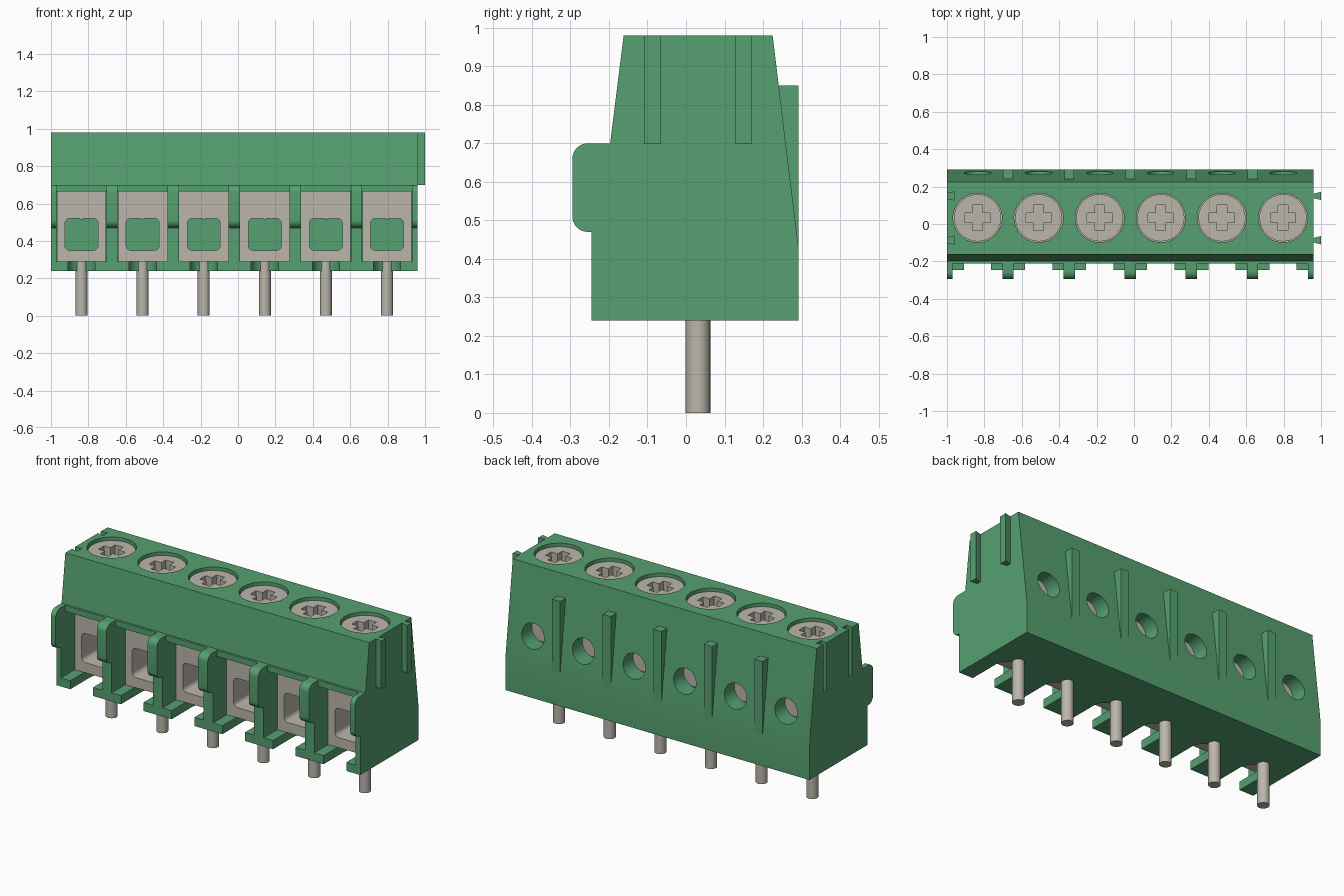
import bpy, bmesh, math
from mathutils import Matrix, Vector

if "Cube" in bpy.data.objects:
    bpy.data.objects.remove(bpy.data.objects["Cube"])

POLES = 6
LEFT, RIGHT = -1.0, 0.96
PITCH = (RIGHT - LEFT) / POLES
CENTRES = [LEFT + PITCH * (i + 0.5) for i in range(POLES)]
JOINTS = [LEFT + PITCH * i for i in range(1, POLES)]
MID_Y = 0.033


def material(name, colour):
    m = bpy.data.materials.new(name)
    m.use_nodes = True
    m.diffuse_color = colour
    m.node_tree.nodes["Principled BSDF"].inputs["Base Color"].default_value = colour
    return m


GREEN = material("green plastic", (0.092, 0.35, 0.16, 1))
METAL = material("plated metal", (0.5, 0.47, 0.41, 1))


def prism(bm, points, axis, lo, hi):
    """Extrude a closed 2D profile along x (points y,z), y (x,z) or z (x,y)."""
    def place(p, t):
        return {"x": (t, p[0], p[1]), "y": (p[0], t, p[1]), "z": (p[0], p[1], t)}[axis]
    a = [bm.verts.new(place(p, lo)) for p in points]
    b = [bm.verts.new(place(p, hi)) for p in points]
    faces = [bm.faces.new(a), bm.faces.new(b)]
    for i in range(len(a)):
        j = (i + 1) % len(a)
        faces.append(bm.faces.new((a[i], a[j], b[j], b[i])))
    bmesh.ops.recalc_face_normals(bm, faces=faces)


def arc(cx, cy, r, start, end, n=8):
    return [(cx + r * math.cos(math.radians(start + (end - start) * i / n)),
             cy + r * math.sin(math.radians(start + (end - start) * i / n)))
            for i in range(n + 1)]


def circle(cx, cy, r, n=40):
    return arc(cx, cy, r, 0, 360, n)[:-1]


def rect(x0, x1, y0, y1):
    return [(x0, y0), (x1, y0), (x1, y1), (x0, y1)]


def build(name, mat, shapes):
    """Make one object from a list of (points, axis, lo, hi) prisms."""
    bm = bmesh.new()
    for s in shapes:
        prism(bm, *s)
    me = bpy.data.meshes.new(name)
    bm.to_mesh(me)
    bm.free()
    me.materials.append(mat)
    ob = bpy.data.objects.new(name, me)
    bpy.context.collection.objects.link(ob)
    return ob


def activate(ob):
    bpy.ops.object.select_all(action="DESELECT")
    ob.select_set(True)
    bpy.context.view_layer.objects.active = ob


def cut(ob, shapes):
    cutter = build("cutter", ob.data.materials[0], shapes)
    cutter.hide_render = True
    mod = ob.modifiers.new("cut", "BOOLEAN")
    mod.operation, mod.solver, mod.object = "DIFFERENCE", "EXACT", cutter
    activate(ob)
    bpy.ops.object.modifier_apply(modifier=mod.name)
    bpy.data.objects.remove(cutter)


def finish(ob):
    activate(ob)
    bpy.ops.object.shade_smooth_by_angle(angle=math.radians(30))


# Housing: side profile with a rounded nose, extruded over the full length
nose = arc(-0.255, 0.66, 0.04, 90, 180) + arc(-0.255, 0.51, 0.04, 180, 270)
profile = [(-0.245, 0.24), (0.292, 0.24), (0.292, 0.43), (0.225, 0.98),
           (-0.162, 0.98), (-0.197, 0.7)] + nose + [(-0.245, 0.47)]
housing = build("housing", GREEN, [(profile, "x", LEFT, RIGHT)])

# Wire chambers, leaving partition walls, a floor and a small lip
chamber = [(-0.4, 0.29), (0.18, 0.29), (0.18, 0.665),
           (-0.21, 0.665), (-0.21, 0.8), (-0.4, 0.8)]
cut(housing, [(chamber, "x", c - 0.133, c + 0.133) for c in CENTRES])

# Round-ended floor notches in front of the pins
cut(housing, [([(c - 0.073, -0.4), (c + 0.073, -0.4)] + arc(c, -0.06, 0.073, 0, 180, 16),
               "z", 0.1, 0.35) for c in CENTRES])

# Screw wells and rear test holes
cut(housing, [(circle(c, MID_Y, 0.131), "z", 0.6, 1.1) for c in CENTRES])
cut(housing, [(circle(c, 0.59, 0.072), "y", 0.15, 0.4) for c in CENTRES])


# Dovetail grooves on one end, matching keys on the other
def dovetails(x, top, grow=0.0):
    return [([(x - grow, y - 0.012), (x + 0.04, y - 0.022),
              (x + 0.04, y + 0.022), (x - grow, y + 0.012)], "z", 0.7, top)
            for y in (-0.087, 0.15)]


cut(housing, dovetails(LEFT, 1.1, 0.01))
finish(housing)
build("dovetail_keys", GREEN, dovetails(RIGHT, 0.98))

# Wedge ribs on the sloping back
rib = [(0.27, 0.44), (0.292, 0.43), (0.292, 0.85), (0.22, 0.85)]
build("back_ribs", GREEN, [(rib, "x", j - 0.026, j + 0.026) for j in JOINTS])

# Metal wire clamps with rounded square openings
clamps = build("wire_clamps", METAL,
               [(rect(c - 0.132, c + 0.132, 0.291, 0.664), "y", -0.12, 0.178) for c in CENTRES])


def opening(c):
    pts = []
    for sx, sz, a in ((1, 1, 0), (-1, 1, 90), (-1, -1, 180), (1, -1, 270)):
        pts += arc(c + sx * 0.063, 0.435 + sz * 0.06, 0.025, a, a + 90, 5)
    return pts


cut(clamps, [(opening(c), "y", -0.3, 0.3) for c in CENTRES])
finish(clamps)

# Screws with a cross recess
screws = build("clamp_screws", METAL,
               [(circle(c, MID_Y, 0.126), "z", 0.63, 0.962) for c in CENTRES])


def cross(c):
    w, l = 0.026, 0.068
    quarter = [(l, -w), (l, w), (w, w)]
    pts = []
    for k in range(4):
        rot = Matrix.Rotation(math.radians(90 * k), 2)
        pts += [tuple(rot @ Vector(p) + Vector((c, MID_Y))) for p in quarter]
    return pts


cut(screws, [(cross(c), "z", 0.9, 1.1) for c in CENTRES])
finish(screws)

# Solder pins
pins = build("solder_pins", METAL,
             [(circle(c, 0.031, 0.032, 24), "z", 0, 0.3) for c in CENTRES])
finish(pins)
